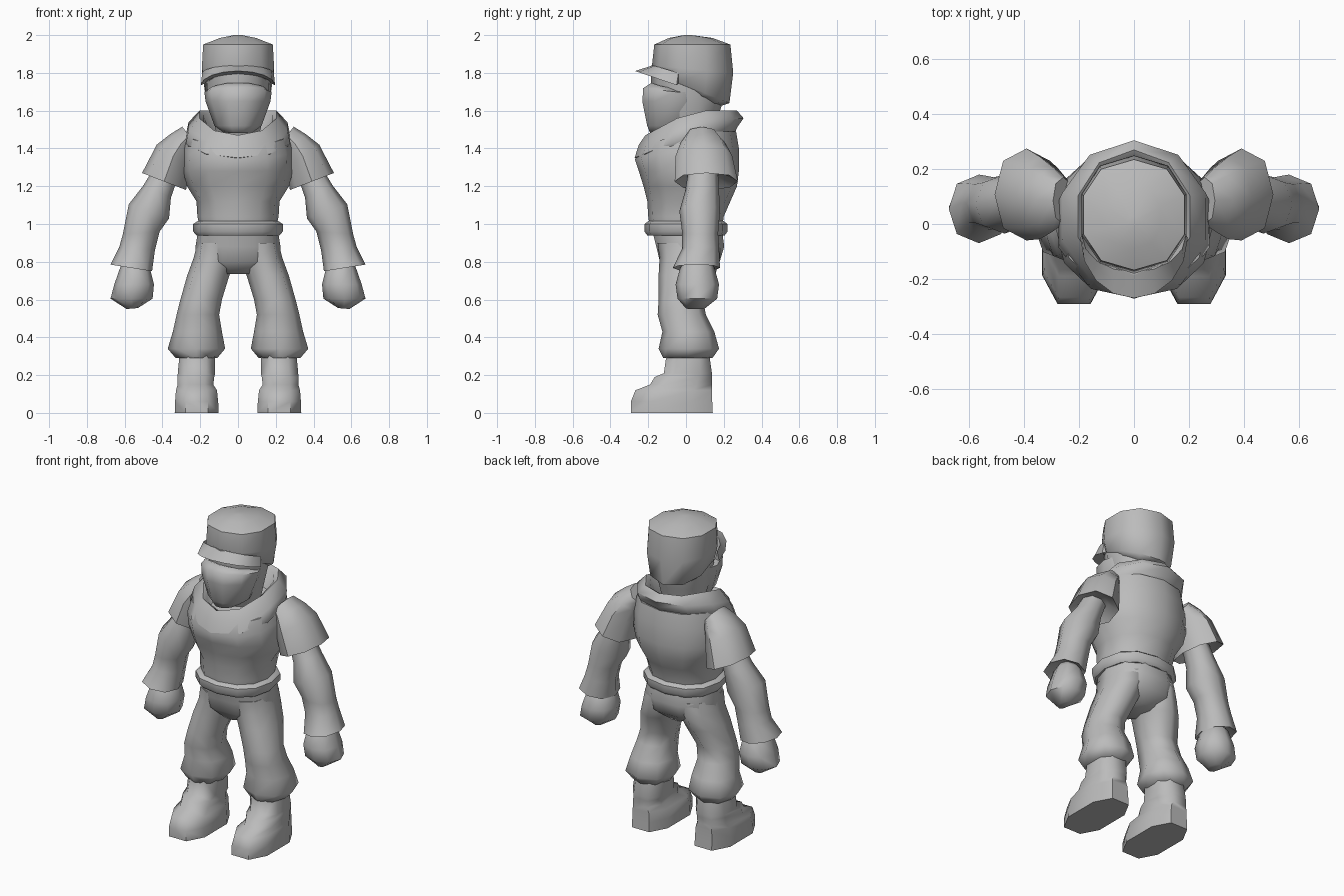
import bpy, bmesh, math

mat = bpy.data.materials.new("plain_grey")
mat.diffuse_color = (0.5, 0.5, 0.5, 1)


def finish(name, bm, mirror=False, angle=50):
    bmesh.ops.recalc_face_normals(bm, faces=bm.faces)
    me = bpy.data.meshes.new(name)
    bm.to_mesh(me)
    bm.free()
    me.materials.append(mat)
    ob = bpy.data.objects.new(name, me)
    bpy.context.collection.objects.link(ob)
    bpy.ops.object.select_all(action='DESELECT')
    ob.select_set(True)
    bpy.context.view_layer.objects.active = ob
    bpy.ops.object.shade_smooth_by_angle(angle=math.radians(angle))
    if mirror:
        m = ob.modifiers.new("mirror", 'MIRROR')
        m.use_mirror_merge = False
    return ob


def loft(name, rings, n=8, turn=0.0, p=1.0, mirror=False, angle=50):
    """Ring: x0, z0, x1, z1 (side ends), y front, y back, optional z shift at front and back."""
    bm = bmesh.new()
    loops = []
    for r in rings:
        x0, z0, x1, z1, yf, yb = r[:6]
        df, db = r[6:8] if len(r) > 6 else (0, 0)
        loop = []
        for i in range(n):
            a = 2 * math.pi * (i + turn) / n
            c, s = (math.copysign(abs(v) ** p, v) for v in (math.cos(a), math.sin(a)))
            c, s = (0 if abs(v) < 1e-6 else v for v in (c, s))
            z = (z0 + z1) / 2 + (z1 - z0) / 2 * c + (db * s if s > 0 else -df * s)
            loop.append(bm.verts.new(((x0 + x1) / 2 + (x1 - x0) / 2 * c,
                                      (yf + yb) / 2 + (yb - yf) / 2 * s, z)))
        loops.append(loop)
    for a, b in zip(loops, loops[1:]):
        for i in range(n):
            j = (i + 1) % n
            bm.faces.new((a[i], a[j], b[j], b[i]))
    bm.faces.new(loops[0][::-1])
    bm.faces.new(loops[-1])
    return finish(name, bm, mirror, angle)


def level(z, hx, yf, yb, df=0, db=0):
    return (-hx, z, hx, z, yf, yb, df, db)


# Shirt, with a scarf collar that dips at the front
loft("shirt", [
    level(0.97, .20, -.19, .19), level(1.04, .215, -.20, .20),
    level(1.12, .22, -.205, .235), level(1.20, .27, -.225, .27),
    level(1.28, .292, -.25, .28), level(1.40, .29, -.27, .28, -.06, .0),
    level(1.49, .27, -.24, .265, -.08, .0)], n=12, p=.9)
loft("scarf", [
    level(1.40, .25, -.24, .25, -.06, .06), level(1.46, .29, -.272, .27, -.11, .05),
    level(1.53, .275, -.25, .305, -.11, .03), level(1.60, .215, -.215, .27, -.13, .0),
    level(1.58, .19, -.19, .24, -.13, .0), level(1.46, .15, -.15, .19, -.04, .0)],
    n=10, turn=.5, angle=60)

# Belt and hips
loft("belt", [level(.94, .22, -.205, .205), level(.96, .237, -.22, .22),
              level(1.0, .237, -.22, .22), level(1.015, .215, -.20, .20)], n=12, p=.85)
loft("hips", [level(.735, .07, -.09, .11), level(.80, .225, -.145, .185),
              level(.88, .225, -.165, .21), level(.96, .212, -.185, .20)], n=10, p=.85)

# Trouser legs with flared knee cuffs
loft("trouser_leg", [
    (.11, .29, .33, .29, -.12, .14), (.068, .34, .372, .34, -.145, .175),
    (.085, .43, .345, .43, -.125, .15), (.10, .52, .325, .52, -.15, .105),
    (.085, .60, .305, .60, -.145, .09), (.045, .73, .268, .73, -.145, .155),
    (.01, .82, .235, .82, -.14, .18), (.02, .90, .215, .90, -.15, .18)],
    mirror=True, p=.9, angle=60)

# Shoes and shins
loft("shoe", [
    (.095, 0, .342, 0, -.305, .155), (.098, .06, .34, .06, -.305, .152),
    (.105, .12, .335, .12, -.28, .15), (.125, .15, .325, .15, -.20, .148),
    (.12, .19, .325, .19, -.175, .146), (.115, .21, .325, .21, -.125, .145),
    (.115, .31, .315, .31, -.11, .13)],
    turn=.5, p=.75, mirror=True, angle=60)

# Short sleeves, open at the cuff
loft("sleeve", [
    (.315, 1.24, .46, 1.285, .0, .20), (.275, 1.18, .508, 1.27, -.06, .275),
    (.255, 1.30, .43, 1.42, -.055, .245), (.24, 1.38, .36, 1.475, -.03, .21),
    (.22, 1.42, .295, 1.515, .0, .17)],
    mirror=True, p=.9)

# Arms with gauntlet cuffs
loft("arm", [
    (.50, .79, .60, .81, .0, .12), (.455, .75, .675, .785, -.07, .18),
    (.44, .86, .628, .88, -.02, .175), (.415, .96, .61, .945, -.02, .17),
    (.365, 1.03, .578, 1.105, -.035, .18), (.355, 1.14, .50, 1.205, -.005, .175),
    (.32, 1.24, .45, 1.29, .01, .17)],
    mirror=True, p=.9, angle=55)

# Fists
loft("fist", [
    (.53, .555, .59, .55, .0, .10), (.452, .605, .675, .605, -.045, .165),
    (.445, .68, .655, .68, -.055, .175), (.465, .76, .62, .78, -.03, .15),
    (.50, .80, .60, .81, .0, .12)],
    mirror=True, p=.9, angle=55)

# Head, face mask and cap
loft("head", [level(1.44, .11, -.08, .14), level(1.60, .15, -.15, .18),
              level(1.72, .172, -.185, .22), level(1.84, .175, -.185, .22)], n=10, turn=.5)
loft("face_mask", [
    level(1.482, .075, -.195, .0), level(1.52, .125, -.212, .06),
    level(1.65, .172, -.24, .12), level(1.70, .178, -.235, .12, .02, 0),
    level(1.70, .165, -.19, .10, .05, 0)], n=10, turn=0, angle=60)
loft("cap", [
    level(1.70, .15, -.14, .17, .10, -.08), level(1.72, .182, -.165, .23, .08, -.08),
    level(1.82, .20, -.18, .25, .02, -.02), level(1.95, .193, -.168, .235),
    level(1.985, .10, -.09, .14), level(2.0, .02, -.01, .03)],
    n=10, turn=.5, p=.9, angle=55)

# Cap brim: curved wedge sweeping around the forehead
bm = bmesh.new()
rows = []
for i in range(9):
    a = math.pi * i / 8
    c, s = math.cos(a), math.sin(a)
    rows.append([bm.verts.new(v) for v in (
        (.175 * c, -.04 - .11 * s, 1.745 + .045 * s),
        (.196 * c, -.05 - .22 * s, 1.735 + .075 * s),
        (.190 * c, -.04 - .135 * s, 1.80 + .04 * s))])
for a, b in zip(rows, rows[1:]):
    for k in range(3):
        bm.faces.new((a[k], a[(k + 1) % 3], b[(k + 1) % 3], b[k]))
bm.faces.new(rows[0])
bm.faces.new(rows[-1])
finish("cap_brim", bm)
